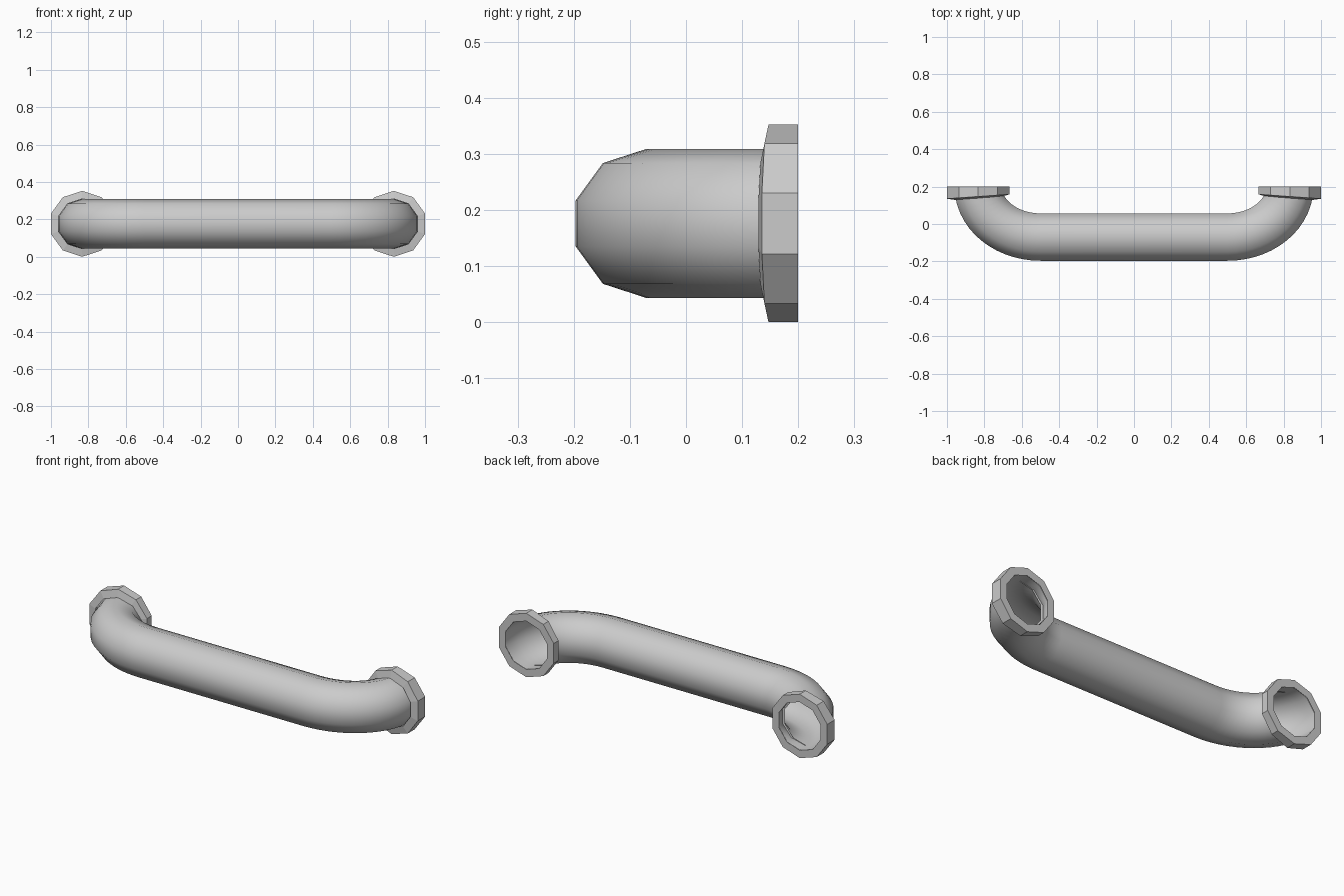
import bpy, bmesh, math
from mathutils import Vector

if "Cube" in bpy.data.objects:
    bpy.data.objects.remove(bpy.data.objects["Cube"])

SIDES = 10
ZC = 0.176
R_TUBE, R_FLANGE = 0.133, 0.176
END_X, END_Y, BAR_Y = 0.833, 0.199, -0.07
ANGLES = [math.pi / 2 + i * 2 * math.pi / SIDES for i in range(SIDES)]


def loft(name, rings, closed=False, smooth=False):
    """Skin a list of equal-sized point rings."""
    bm = bmesh.new()
    vs = [[bm.verts.new(p) for p in ring] for ring in rings]
    pairs = list(zip(vs, vs[1:])) + ([(vs[-1], vs[0])] if closed else [])
    for a, b in pairs:
        for i in range(SIDES):
            j = (i + 1) % SIDES
            bm.faces.new((a[i], a[j], b[j], b[i])).smooth = smooth
    bmesh.ops.recalc_face_normals(bm, faces=bm.faces)
    mesh = bpy.data.meshes.new(name)
    bm.to_mesh(mesh)
    bm.free()
    obj = bpy.data.objects.new(name, mesh)
    bpy.context.collection.objects.link(obj)
    return obj


# Tube: decagon swept along a bar with an elliptical bend at each end
BEND_X = 0.5
a, b = END_X - BEND_X, END_Y - BAR_Y
right = []
for k in range(15):
    t = k / 14 * math.pi / 2
    pos = Vector((BEND_X + a * math.sin(t), END_Y - b * math.cos(t), ZC))
    normal = Vector((b * math.sin(t), -a * math.cos(t), 0)).normalized()
    right.append((pos, normal))
mirror = Vector((-1, 1, 1))
path = [(p * mirror, n * mirror) for p, n in reversed(right)] + right
rings = [[p + n * (R_TUBE * math.cos(t)) + Vector((0, 0, R_TUBE * math.sin(t)))
          for t in ANGLES] for p, n in path]
loft("handle_tube", rings, smooth=True)


# Mounting flanges: faceted collars, thicker on the outer side
def flange(name, side):
    def ring(r, y, slope):
        return [(side * (END_X + r * math.cos(t)),
                 y - slope * r * math.cos(t),
                 ZC + r * math.sin(t)) for t in ANGLES]
    loft(name, [ring(R_TUBE, 0.138, 0.07), ring(R_FLANGE, 0.147, 0.07),
                ring(R_FLANGE, 0.2, 0), ring(R_TUBE, 0.2, 0)])


flange("flange_left", -1)
flange("flange_right", 1)
